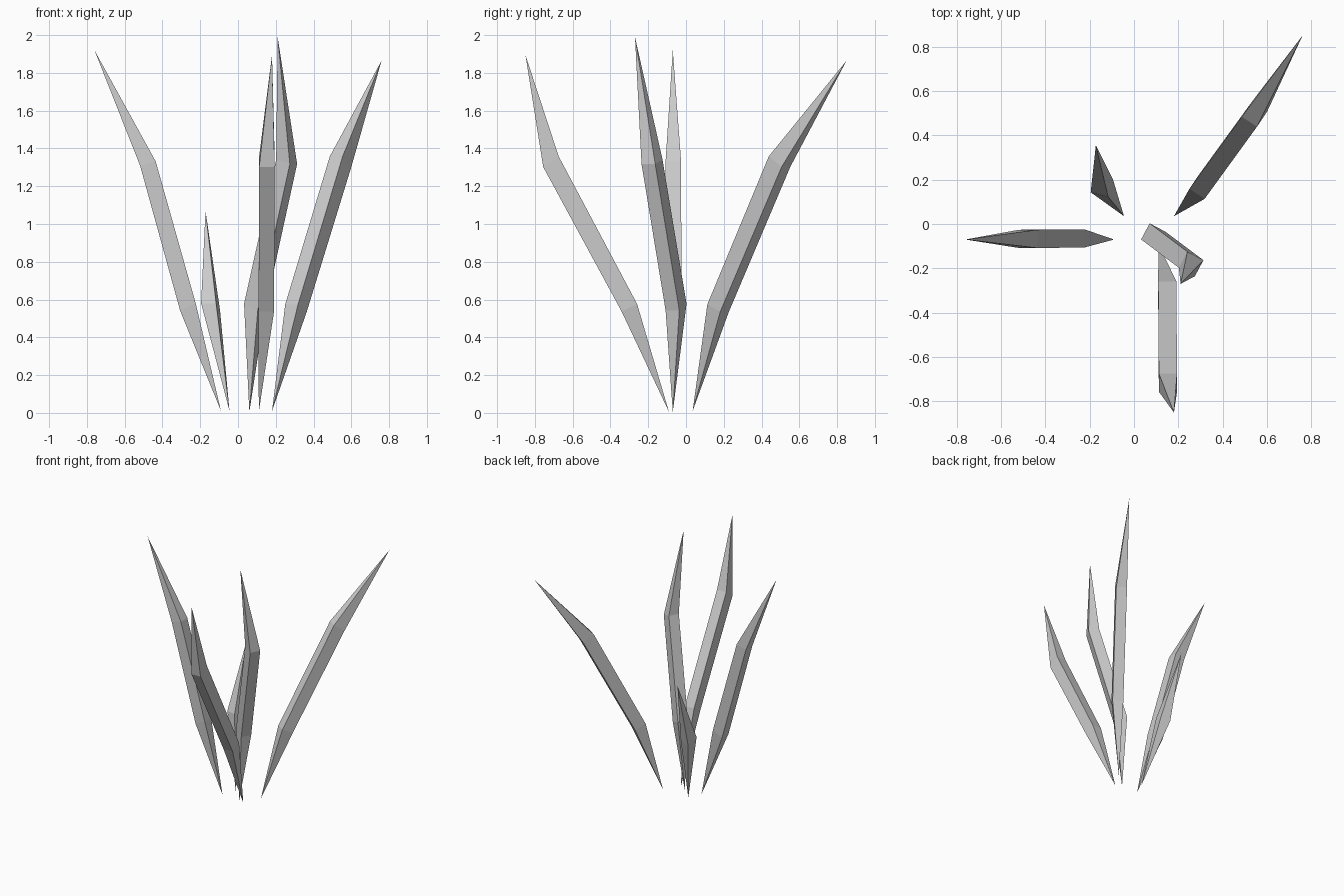
import bpy, math
from mathutils import Vector

if "Cube" in bpy.data.objects:
    bpy.data.objects.remove(bpy.data.objects["Cube"])

HALF = 0.041  # half width of the square blade section


def ring(center, angle, drop):
    """Square section facing the lean direction; its outer edge sits lower."""
    c = Vector(center)
    d = Vector((math.cos(angle), math.sin(angle), 0)) * HALF
    s = Vector((-d.y, d.x, 0))
    d.z = -drop
    return [c - d - s, c + d - s, c + d + s, c - d + s]


def blade(name, base, tip, lean, sections):
    """Pointed four-sided blade passing through (x, y, z, drop) sections."""
    verts = [Vector(base)]
    for x, y, z, drop in sections:
        verts += ring((x, y, z), math.radians(lean), drop)
    verts.append(Vector(tip))
    top, n = len(verts) - 1, len(sections)
    faces = []
    for i in range(4):
        j = (i + 1) % 4
        faces.append((0, 1 + j, 1 + i))
        for k in range(n - 1):
            a, b = 1 + 4 * k, 5 + 4 * k
            faces.append((a + i, a + j, b + j, b + i))
        last = 1 + 4 * (n - 1)
        faces.append((last + i, last + j, top))
    mesh = bpy.data.meshes.new(name)
    mesh.from_pydata(verts, [], faces)
    mesh.update()
    bpy.context.collection.objects.link(bpy.data.objects.new(name, mesh))


# Four tall blades leaning outward
blade("left_blade", (-0.09, -0.07, 0.01), (-0.76, -0.07, 1.92), 180,
      [(-0.265, -0.065, 0.56, 0.02), (-0.477, -0.067, 1.32, 0.012)])
blade("front_blade", (0.11, -0.09, 0.005), (0.18, -0.85, 1.895), -90,
      [(0.15, -0.30, 0.557, 0.02), (0.153, -0.715, 1.33, 0.028)])
blade("middle_blade", (0.06, -0.07, 0.005), (0.21, -0.27, 1.99), -28,
      [(0.0875, -0.0525, 0.56, 0.018), (0.2575, -0.18, 1.33, 0.012)])
blade("back_right_blade", (0.18, 0.035, 0.01), (0.76, 0.85, 1.865), 56,
      [(0.307, 0.17, 0.555, 0.02), (0.543, 0.495, 1.33, 0.028)])

# Short blade
blade("short_blade", (-0.045, 0.035, 0.01), (-0.172, 0.355, 1.07), 75,
      [(-0.145, 0.172, 0.56, 0.02)])
